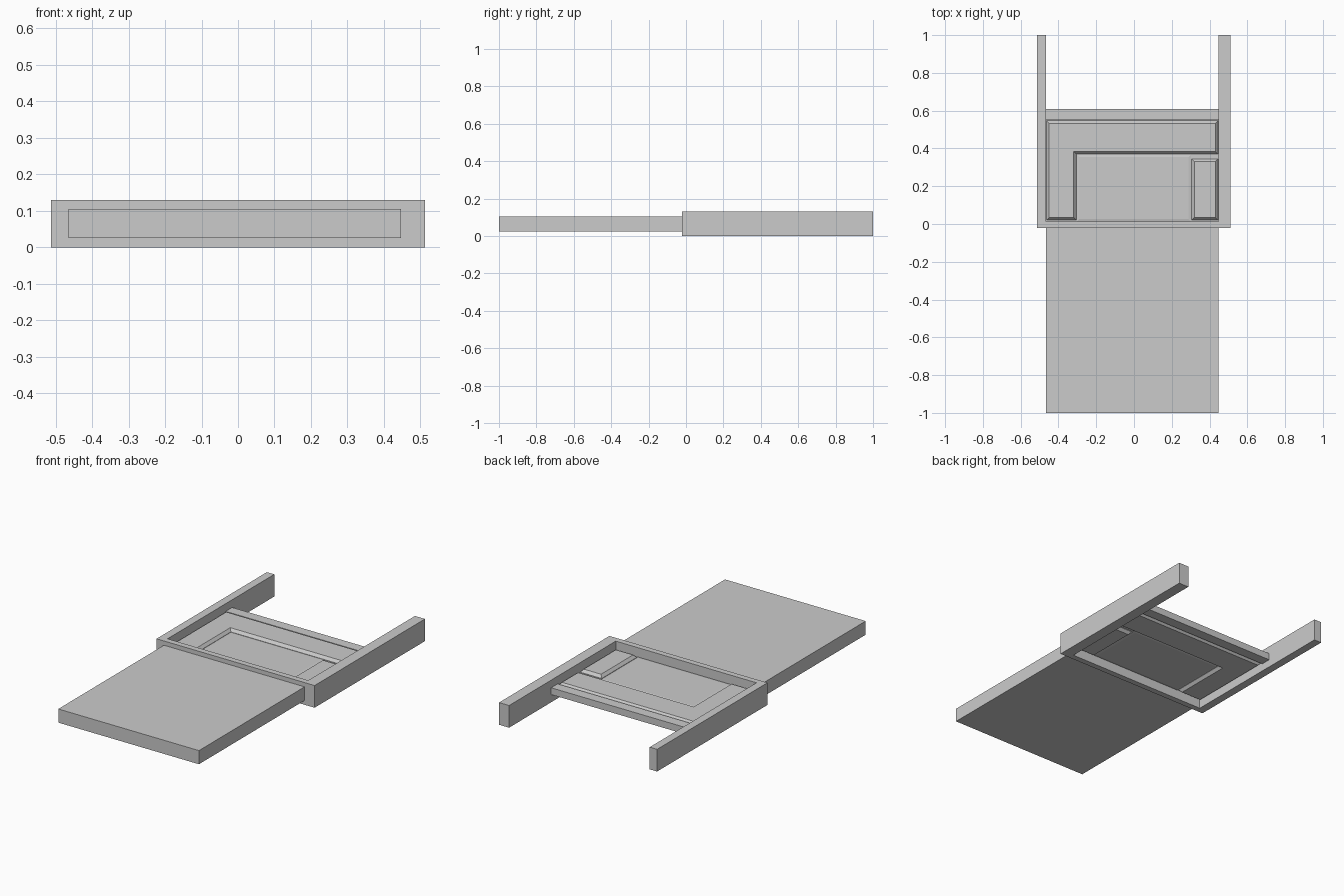
import bpy, bmesh

if "Cube" in bpy.data.objects:
    bpy.data.objects.remove(bpy.data.objects["Cube"])

MID = 0.065  # height of the plane everything is symmetric about


def prism(name, pts, z0, z1, bevel=0.0, rise=0.0):
    """Extruded outline; optional sloped border on both the top and bottom."""
    bm = bmesh.new()
    low = bm.faces.new([bm.verts.new((x, y, z0)) for x, y in pts])
    ext = bmesh.ops.extrude_face_region(bm, geom=[low], use_keep_orig=True)
    verts = [g for g in ext["geom"] if isinstance(g, bmesh.types.BMVert)]
    bmesh.ops.translate(bm, verts=verts, vec=(0, 0, z1 - z0))
    bmesh.ops.recalc_face_normals(bm, faces=bm.faces[:])
    if bevel:
        bm.normal_update()
        caps = [f for f in bm.faces if abs(f.normal.z) > 0.9]
        bmesh.ops.inset_individual(bm, faces=caps, thickness=bevel,
                                   depth=rise, use_even_offset=True)
    mesh = bpy.data.meshes.new(name)
    bm.to_mesh(mesh)
    bm.free()
    ob = bpy.data.objects.new(name, mesh)
    bpy.context.collection.objects.link(ob)
    return ob


def rect(x0, x1, y0, y1):
    return [(x0, y0), (x1, y0), (x1, y1), (x0, y1)]


# U-shaped outer frame: two long rails and the front bar
prism("outer_frame", [(-0.513, -0.022), (0.512, -0.022), (0.512, 1), (0.447, 1),
                      (0.447, 0.012), (-0.465, 0.012), (-0.465, 1), (-0.513, 1)], 0, 0.13)

# Plain slab in front of the frame
prism("front_slab", rect(-0.465, 0.447, -1, -0.022), 0.025, 0.105)

# Back cross bar and the thin sheet behind the panels
prism("back_bar", rect(-0.465, 0.447, 0.55, 0.61), MID - 0.02, MID + 0.02)
prism("thin_sheet", rect(-0.465, 0.447, 0.012, 0.55), MID - 0.008, MID + 0.008)

# Raised panels with sloped borders on both sides
panels = [
    ("corner_panel", [(-0.463, 0.02), (-0.305, 0.02), (-0.305, 0.37), (0.445, 0.37),
                      (0.445, 0.547), (-0.463, 0.547)], 0.016),
    ("small_side_panel", rect(0.305, 0.445, 0.02, 0.345), 0.016),
    ("centre_panel", rect(-0.303, 0.302, 0.013, 0.368), 0.003),
]
for name, outline, rise in panels:
    prism(name, outline, MID - 0.011, MID + 0.011, 0.014, rise)
